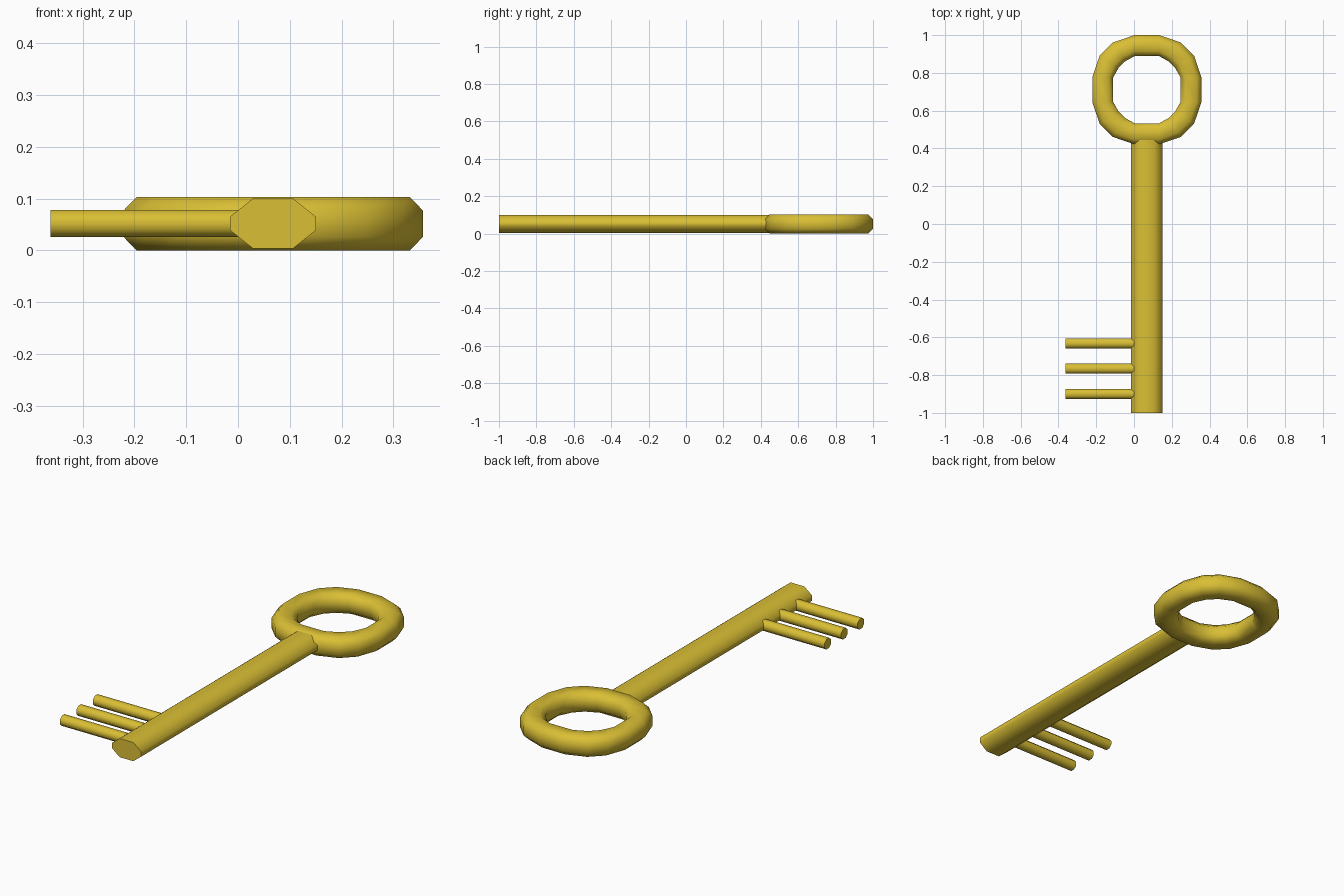
import bpy, bmesh, math
from mathutils import Vector

if "Cube" in bpy.data.objects:
    bpy.data.objects.remove(bpy.data.objects["Cube"])

gold = bpy.data.materials.new("gold")
gold.diffuse_color = (0.70, 0.52, 0.035, 1)
gold.use_nodes = True
gold.node_tree.nodes["Principled BSDF"].inputs["Base Color"].default_value = gold.diffuse_color


def finish(name, bm):
    """Turn a bmesh into a smooth shaded gold object."""
    bmesh.ops.recalc_face_normals(bm, faces=bm.faces)
    me = bpy.data.meshes.new(name)
    bm.to_mesh(me)
    bm.free()
    ob = bpy.data.objects.new(name, me)
    bpy.context.collection.objects.link(ob)
    me.materials.append(gold)
    bpy.ops.object.select_all(action='DESELECT')
    ob.select_set(True)
    bpy.context.view_layer.objects.active = ob
    bpy.ops.object.shade_smooth_by_angle(angle=math.radians(60))
    return ob


def bar(name, profile, start, end):
    """Prism with a closed profile; start and end map a profile point to 3D."""
    bm = bmesh.new()
    a = [bm.verts.new(start(p)) for p in profile]
    b = [bm.verts.new(end(p)) for p in profile]
    n = len(profile)
    for i in range(n):
        j = (i + 1) % n
        bm.faces.new((a[i], a[j], b[j], b[i]))
    bm.faces.new(a)
    bm.faces.new(b)
    return finish(name, bm)


# Shaft: flattened octagon along y
CX, CZ = 0.0675, 0.052
octagon = [(0.083, -0.013), (0.083, 0.013), (0.039, 0.048), (-0.039, 0.048),
           (-0.083, 0.013), (-0.083, -0.013), (-0.039, -0.048), (0.039, -0.048)]
bar("shaft", octagon,
    lambda p: (CX + p[0], -1.0, CZ + p[1]),
    lambda p: (CX + p[0], 0.445, CZ + p[1]))

# Teeth: three thin rods pointing to -x
rod = [(0.029 * math.cos(math.radians(22.5 + 45 * k)),
        0.028 * math.sin(math.radians(22.5 + 45 * k))) for k in range(8)]
for i, y in enumerate((-0.632, -0.766, -0.90)):
    bar(f"tooth_{i + 1}", rod,
        lambda p: (-0.362, y + p[0], CZ + p[1]),
        lambda p: (0.0, y + p[0], CZ + p[1]))

# Bow: slightly squarish ring, octagonal section lofted from inner to outer outline
outer_q = [(0.289, 0.065), (0.25, 0.18), (0.18, 0.25), (0.065, 0.289)]
inner_q = [(0.178, 0.065), (0.15, 0.115), (0.115, 0.15), (0.065, 0.178)]
section = [(1, 0.026), (1, 0.077), (0.77, 0.103), (0.24, 0.103),
           (0, 0.077), (0, 0.026), (0.24, 0), (0.77, 0)]
bm = bmesh.new()
loops = []
for k in range(4):
    c, s = round(math.cos(k * math.pi / 2)), round(math.sin(k * math.pi / 2))
    for o, n in zip(outer_q, inner_q):
        ring = []
        for t, z in section:
            q = Vector(n).lerp(Vector(o), t)
            ring.append(bm.verts.new((0.068 + c * q.x - s * q.y,
                                      0.711 + s * q.x + c * q.y, z)))
        loops.append(ring)
for i, a in enumerate(loops):
    b = loops[(i + 1) % len(loops)]
    for j in range(8):
        m = (j + 1) % 8
        bm.faces.new((a[j], a[m], b[m], b[j]))
finish("bow_ring", bm)
